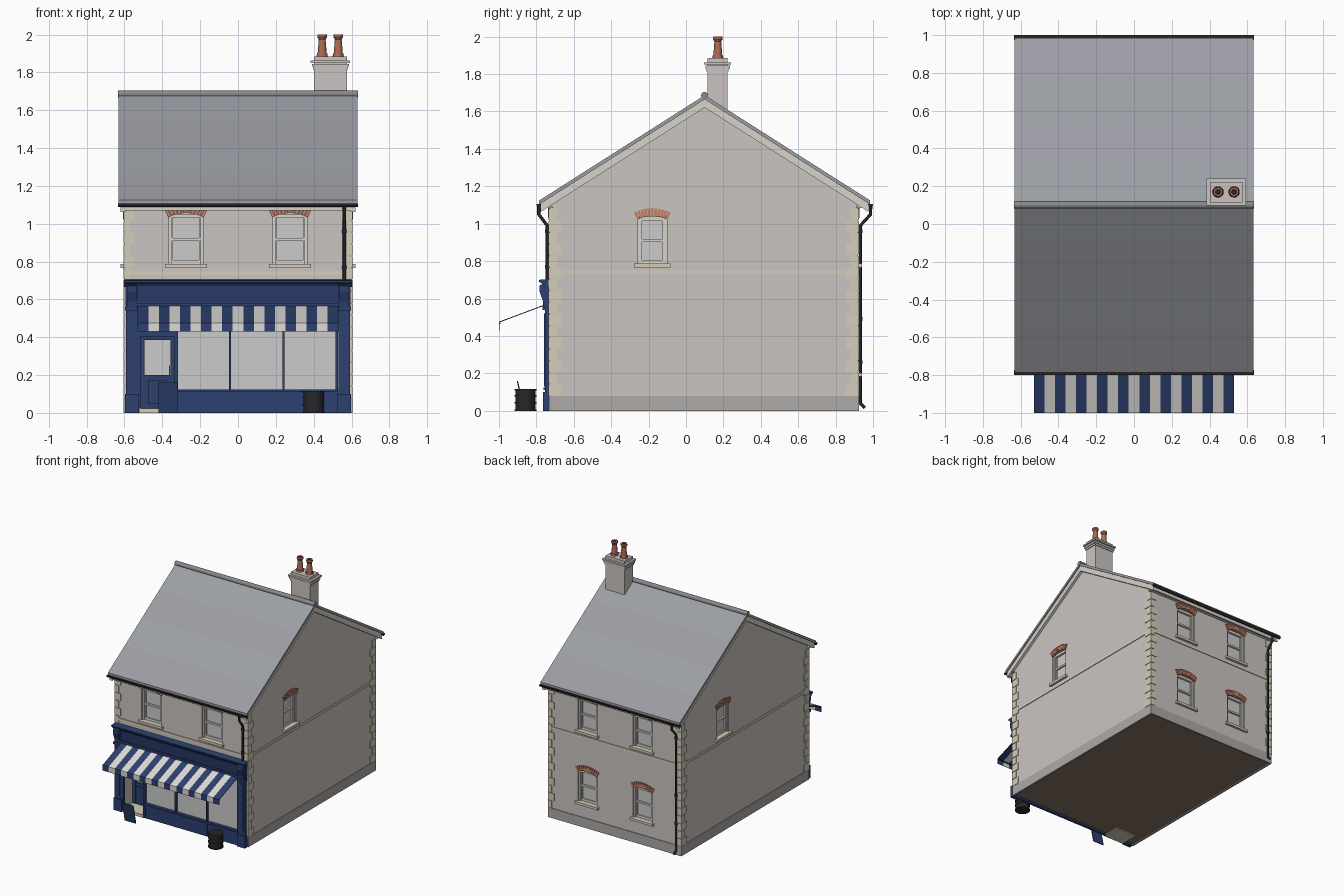
import bpy, bmesh, math
from mathutils import Matrix, Vector

if "Cube" in bpy.data.objects:
    bpy.data.objects.remove(bpy.data.objects["Cube"])

COL = dict(render=(.60, .56, .54), stone=(.66, .61, .49), plinth=(.42, .40, .39), slate_a=(.33, .35, .38),
           slate_b=(.34, .33, .37), ridge=(.25, .25, .26), navy=(.025, .05, .16), white=(.72, .71, .68),
           cream=(.68, .66, .58), glass=(.68, .70, .70), brick=(.55, .22, .14), black=(.02, .02, .022),
           terracotta=(.42, .15, .09), wood=(.25, .18, .13), gold=(.6, .45, .2))
MAT = {}
for k, c in COL.items():
    MAT[k] = bpy.data.materials.new(k)
    MAT[k].diffuse_color = (*c, 1)

PARTS = {}
I = Matrix.Identity(4)


def part(name, mat):
    if name not in PARTS:
        PARTS[name] = (bmesh.new(), mat)
    return PARTS[name][0]


def box(name, mat, x0, x1, y0, y1, z0, z1, M=I):
    m = Matrix.Translation(((x0 + x1) / 2, (y0 + y1) / 2, (z0 + z1) / 2)) @ Matrix.Diagonal((x1 - x0, y1 - y0, z1 - z0, 1))
    bmesh.ops.create_cube(part(name, mat), size=1, matrix=M @ m)


def prism(name, mat, pts, x0, x1):
    """Extrude a (y, z) profile along x."""
    bm = part(name, mat)
    a = [bm.verts.new((x0, y, z)) for y, z in pts]
    b = [bm.verts.new((x1, y, z)) for y, z in pts]
    bm.faces.new(a)
    bm.faces.new(b[::-1])
    for i in range(len(a)):
        j = (i + 1) % len(a)
        bm.faces.new((a[i], b[i], b[j], a[j]))


def cone(name, mat, x, y, z0, z1, r0, r1, n=20):
    bmesh.ops.create_cone(part(name, mat), cap_ends=True, segments=n, radius1=r0, radius2=r1,
                          depth=z1 - z0, matrix=Matrix.Translation((x, y, (z0 + z1) / 2)))


def tube(name, mat, pts, r):
    cu = bpy.data.curves.new(name, 'CURVE')
    cu.dimensions, cu.bevel_depth, cu.bevel_resolution, cu.use_fill_caps = '3D', r, 2, True
    sp = cu.splines.new('POLY')
    sp.points.add(len(pts) - 1)
    for p, q in zip(sp.points, pts):
        p.co = (*q, 1)
    cu.materials.append(MAT[mat])
    bpy.context.collection.objects.link(bpy.data.objects.new(name, cu))


YF, YB, YR, HALF = -.73, .92, .1, .885


def roof_z(y):
    return 1.687 - .636 * abs(y - YR)


def slope(name, mat, ya, yb, t, b, x0, x1):
    prism(name, mat, [(ya, roof_z(ya) + t), (yb, roof_z(yb) + t), (yb, roof_z(yb) + b), (ya, roof_z(ya) + b)], x0, x1)


# Walls and floor
prism('walls', 'render', [(YF, .015), (YF, roof_z(YF) - .024), (YR, roof_z(YR) - .024),
                          (YB, roof_z(YB) - .024), (YB, .015)], -.6, .6)
box('floor', 'wood', -.59, .59, YF + .01, YB - .01, .008, .02)
for s in (-1, 1):
    box('plinth', 'plinth', *sorted((s * .59, s * .605)), YF, YB + .005, 0, .08)
box('plinth', 'plinth', -.605, .605, YB - .01, YB + .005, 0, .08)
box('string_course', 'stone', -.606, .606, YF - .006, YB + .006, .73, .75)

# Corner quoins, long and short by turns
for sx in (-1, 1):
    for y, sy in ((YF, -1), (YB, 1)):
        for i in range(16):
            z = .08 + i * .0625
            lx, ly = (.05, .04) if i % 2 else (.028, .065)
            box('quoins', 'stone', *sorted((sx * .606, sx * (.6 - lx))),
                *sorted((y + sy * .006, y - sy * ly)), z + .002, z + .0605)


# Sash windows with sill and brick arch
def window(x, y, z, turn, w, h):
    M = Matrix.Translation((x, y, z)) @ Matrix.Rotation(math.radians(turn), 4, 'Z')
    a = w / 2
    box('cutters', 'render', -a, a, -.05, .04, 0, h, M)
    box('window_glass', 'glass', -a, a, .03, .038, 0, h, M)
    for s in (-1, 1):
        box('window_frames', 'cream', *sorted((s * a, s * (a - .014))), .012, .036, 0, h, M)
        box('window_frames', 'cream', *sorted((s * (a - .013), s * (a - .022))), .02, .036, 0, h, M)
    for z0, z1, d in ((0, .022, .02), (h - .02, h, .012), (h / 2 - .007, h / 2 + .007, .016)):
        box('window_frames', 'cream', -a, a, d, .036, z0, z1, M)
    box('window_sills', 'stone', -a - .02, a + .02, -.02, .036, -.018, .002, M)
    R, n = w * 1.15, 11
    span = math.asin(a / R) * 1.08
    for i in range(n):
        t = span * (2 * (i + .5) / n - 1)
        B = M @ Matrix.Translation((0, 0, h + .012 - R)) @ Matrix.Rotation(t, 4, 'Y')
        hw = R * span / n * .93
        box('brick_arches', 'brick', -hw, hw, -.008, .02, R - .006, R + .036, B)


for s in (-1, 1):
    window(s * .275, YF, .785, 0, .18, .265)
    for z in (.2, .785):
        window(s * .25, YB, z, 180, .17, .26)
window(.6, -.18, .785, 90, .155, .25)
window(-.6, .38, .785, -90, .155, .25)

# Roof slopes in slate bands, bargeboards, fascia and gutters
for s in (-1, 1):
    for i in range(4):
        ya, yb = YR + s * HALF * i / 4, YR + s * HALF * (i + 1) / 4
        slope('roof_slates_' + 'ab'[i % 2], 'slate_' + 'ab'[i % 2], ya, yb, 0, -.022, -.632, .632)
    for e in (-1, 1):
        slope('bargeboards', 'cream', YR, YR + s * (HALF - .008), -.022, -.066, *sorted((e * .595, e * .622)))
    yo = YR + s * (HALF - .012)
    box('eaves_fascia', 'cream', -.62, .62, *sorted((yo, yo - s * .012)), 1.07, 1.108)
    box('eaves_fascia', 'cream', -.62, .62, *sorted((yo, YR + s * .81)), 1.085, 1.092)
    yg = YR + s * (HALF + .002)
    prism('gutters', 'black', [(yg + .013 * math.cos(t), 1.106 + .018 * math.sin(t))
                               for t in [math.pi * (1 + k / 8) for k in range(9)]], -.635, .635)
    # Downpipe on one corner of each eave
    x, yw = -s * .562, (YB + .012 if s > 0 else YF - .012)
    foot = [(x, yw, .04), (x, yw + .025, .015)] if s > 0 else [(x, yw, .69)]
    tube('downpipe', 'black', [(x, yg, 1.095), (x, yg, 1.05), (x, yw, .99)] + foot, .009)
    for z in ((.25, .48, .95) if s > 0 else (.95, .76)):
        cone('pipe_collars', 'black', x, yw, z, z + .02, .012, .012, 12)
bmesh.ops.create_cone(part('ridge_tiles', 'ridge'), cap_ends=True, segments=16, radius1=.019, radius2=.019, depth=1.27,
                      matrix=Matrix.Translation((0, YR, 1.685)) @ Matrix.Rotation(math.pi / 2, 4, 'Y'))

# Chimney stack, bands and pots
for g, z0, z1 in ((0, 1.58, 1.885), (.006, 1.815, 1.83), (.012, 1.83, 1.845), (.018, 1.85, 1.862)):
    box('chimney', 'render', .402 - g, .575 + g, .115 - g, .222 + g, z0, z1)
for x in (.445, .53):
    for z0, z1, a, b in ((1.88, 1.9, .03, .028), (1.9, 1.975, .024, .018), (1.975, 1.987, .019, .026), (1.987, 2, .026, .024)):
        cone('chimney_pots', 'terracotta', x, .17, z0, z1, a, b)
    cone('pot_openings', 'black', x, .17, 1.99, 2.0005, .016, .016)

# Shopfront: frieze, cornice, pilasters, consoles
N = 'navy'
box('shop_fascia', N, -.595, .595, -.75, YF, .555, .7)
prism('shop_fascia', N, [(-.755, .585), (-.768, .67), (-.74, .67), (-.74, .585)], -.53, .53)
box('shop_fascia', N, -.54, .54, -.765, YF, .565, .582)
prism('shop_cornice', N, [(YF, .705), (-.785, .7), (-.785, .69), (-.77, .68), (-.76, .665), (YF, .665)], -.603, .603)
for s in (-1, 1):
    def side(a, b):
        return sorted((s * a, s * b))
    box('pilasters', N, *side(.53, .592), -.755, YF, 0, .56)
    box('pilasters', N, *side(.524, .597), -.764, YF, 0, .1)
    box('pilasters', N, *side(.543, .579), -.76, YF, .13, .52)
    box('pilasters', N, *side(.524, .597), -.766, YF, .54, .56)
    x0, x1 = side(.537, .588)
    prism('consoles', N, [(YF, .56), (-.762, .56), (-.766, .59), (-.775, .615), (-.784, .64), (-.784, .67), (YF, .69)], x0, x1)

# Display windows, stall riser and mullions
box('stall_riser', N, -.33, .53, -.75, YF, 0, .12)
box('stall_riser', N, -.33, .53, -.762, YF, .11, .124)
box('shop_glass', 'glass', -.32, .53, -.735, YF, .12, .56)
for x, w in ((-.042, .006), (.24, .006), (-.326, .009), (.522, .006), (-.522, .009)):
    box('shop_posts', N, x - w, x + w, -.752, YF, 0, .56)
box('shop_posts', N, -.53, -.32, -.75, YF, .405, .43)

# Recessed entrance door
box('cutters', 'render', -.52, -.332, -.8, -.6, .02, .555)
box('door_step', 'stone', -.52, -.332, -.755, -.6, 0, .024)
for x0, x1 in ((-.52, -.493), (-.357, -.332)):
    box('shop_door', N, x0, x1, -.625, -.595, .024, .555)
for z0, z1 in ((.024, .2), (.385, .43), (.53, .555)):
    box('shop_door', N, -.5, -.35, -.622, -.595, z0, z1)
box('shop_door', N, -.475, -.375, -.63, -.6, .05, .17)
box('door_glass', 'glass', -.5, -.35, -.61, -.6, .19, .54)
box('door_handle', 'gold', -.366, -.36, -.64, -.62, .2, .25)

# Striped awning with valance
w = 1.06 / 19
for i in range(19):
    nm, m = (('awning_white', 'white') if i % 2 else ('awning_navy', 'navy'))
    prism(nm, m, [(-.75, .57), (-1, .476), (-1, .43), (-.997, .43), (-.997, .472), (-.75, .565)], -.53 + i * w, -.53 + (i + 1) * w)
box('awning_bar', 'black', -.53, .53, -.998, -.991, .463, .47)

# Pavement board and oil drum
prism('pavement_board', N, [(-.905, .16), (-.898, .16), (-.863, 0), (-.87, 0)], -.42, -.32)
cone('oil_drum', 'black', .4, -.858, .003, .112, .054, .054, 24)
for z in (0, .04, .076, .108):
    cone('oil_drum', 'black', .4, -.858, z, z + .008, .058, .058, 24)

# Turn the collected parts into objects
OBJ = {}
for name, (bm, mat) in PARTS.items():
    bmesh.ops.recalc_face_normals(bm, faces=bm.faces)
    me = bpy.data.meshes.new(name)
    bm.to_mesh(me)
    bm.free()
    me.materials.append(MAT[mat])
    OBJ[name] = bpy.data.objects.new(name, me)
    bpy.context.collection.objects.link(OBJ[name])

# Cut the window and door recesses
OBJ['cutters'].hide_render = True
for target in ('walls',):
    md = OBJ[target].modifiers.new('recesses', 'BOOLEAN')
    md.operation, md.solver, md.object = 'DIFFERENCE', 'EXACT', OBJ['cutters']
    bpy.context.view_layer.objects.active = OBJ[target]
    bpy.ops.object.modifier_apply(modifier='recesses')
bpy.data.objects.remove(OBJ['cutters'])

# Smooth the round parts
bpy.ops.object.select_all(action='DESELECT')
for n in ('chimney_pots', 'pot_openings', 'oil_drum', 'ridge_tiles', 'gutters', 'pipe_collars'):
    OBJ[n].select_set(True)
    bpy.context.view_layer.objects.active = OBJ[n]
bpy.ops.object.shade_smooth_by_angle(angle=math.radians(40))

for m in bpy.data.materials:
    if m.users and not m.is_grease_pencil:
        m.use_nodes = True
        m.node_tree.nodes["Principled BSDF"].inputs["Base Color"].default_value = m.diffuse_color
